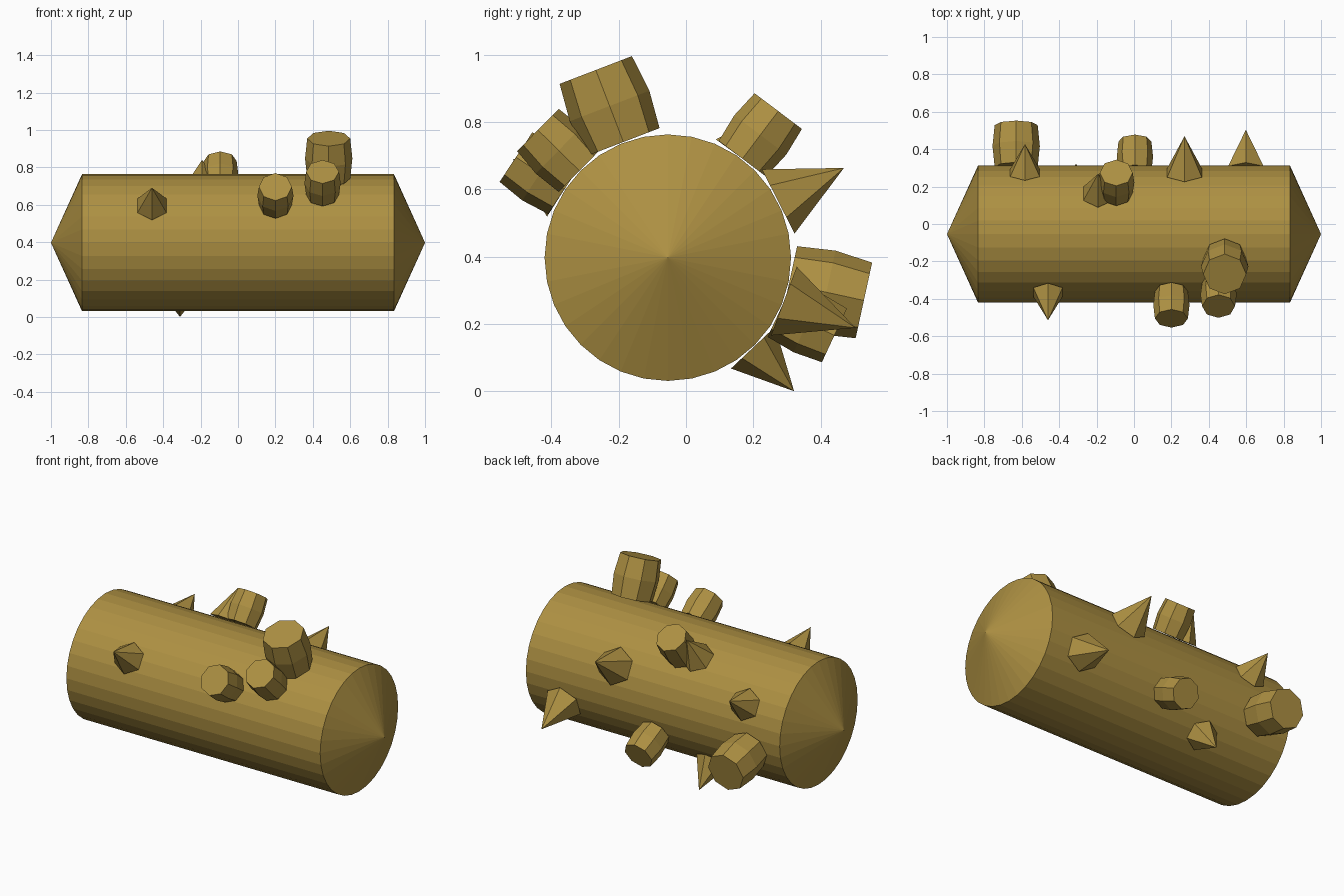
import bpy, bmesh, math
from mathutils import Matrix, Vector

if "Cube" in bpy.data.objects:
    bpy.data.objects.remove(bpy.data.objects["Cube"])

CY, CZ, R = -0.054, 0.397, 0.366   # body axis position and radius
GAP = 0.368                        # distance from axis to the base of each stud

mat = bpy.data.materials.new("ochre")
mat.diffuse_color = (0.42, 0.28, 0.055, 1)
mat.use_nodes = True
mat.node_tree.nodes["Principled BSDF"].inputs["Base Color"].default_value = mat.diffuse_color


def lathe(name, profile, sides, phase, matrix):
    """Flat-shaded solid from (radius, height) rings along local z; radius 0 makes a tip."""
    bm = bmesh.new()
    rings = []
    for r, h in profile:
        if r == 0:
            rings.append([bm.verts.new((0, 0, h))])
        else:
            angles = [phase + 2 * math.pi * i / sides for i in range(sides)]
            rings.append([bm.verts.new((r * math.cos(a), r * math.sin(a), h)) for a in angles])
    for lo, hi in zip(rings, rings[1:]):
        for i in range(sides):
            j = (i + 1) % sides
            if len(lo) == 1:
                bm.faces.new((lo[0], hi[j], hi[i]))
            elif len(hi) == 1:
                bm.faces.new((lo[i], lo[j], hi[0]))
            else:
                bm.faces.new((lo[i], lo[j], hi[j], hi[i]))
    for ring in (rings[0], rings[-1]):
        if len(ring) > 1:
            bm.faces.new(ring)
    bmesh.ops.recalc_face_normals(bm, faces=bm.faces)
    mesh = bpy.data.meshes.new(name)
    bm.to_mesh(mesh)
    bm.free()
    mesh.materials.append(mat)
    obj = bpy.data.objects.new(name, mesh)
    obj.matrix_world = matrix
    bpy.context.collection.objects.link(obj)
    return obj


def radial(x, degrees):
    """Frame on the body axis at x whose z axis points outwards at the given angle."""
    a = math.radians(degrees)
    z = Vector((0, math.cos(a), math.sin(a)))
    xa = Vector((1, 0, 0))
    rot = Matrix((xa, z.cross(xa), z)).transposed().to_4x4()
    return Matrix.Translation((x, CY, CZ)) @ rot


# Main body: cylinder with shallow pointed ends, lying along x
lathe("body", [(0, -1), (R, -0.834), (R, 0.834), (0, 1)], 32, 0,
      Matrix.Translation((0, CY, CZ)) @ Matrix.Rotation(math.pi / 2, 4, 'Y'))

# Barrel studs: x, angle round the body, end radius, outer distance
barrels = [
    (0.485, 111, 0.115, 0.597),
    (0.452, 135.5, 0.088, 0.541),
    (0.20, 146.5, 0.088, 0.541),
    (-0.095, 53, 0.088, 0.545),
    (-0.63, -12.3, 0.115, 0.596),
    (0.005, -25, 0.088, 0.546),
]
for n, (x, ang, r, top) in enumerate(barrels, 1):
    lathe(f"barrel_stud_{n}", [(r, GAP), (r * 1.1, (GAP + top) / 2), (r, top)],
          8, 0, radial(x, ang))

# Spikes: x, angle, base radius, tip distance
spikes = [
    (-0.46, 147.5, 0.09, 0.546),
    (-0.583, 27, 0.091, 0.54),
    (-0.192, 54, 0.091, 0.547),
    (0.598, -20.5, 0.109, 0.595),
    (0.27, 27, 0.107, 0.587),
    (-0.31, -46.6, 0.09, 0.546),
]
for n, (x, ang, r, tip) in enumerate(spikes, 1):
    lathe(f"spike_{n}", [(r, GAP), (0, tip)], 6, math.pi / 2, radial(x, ang))
